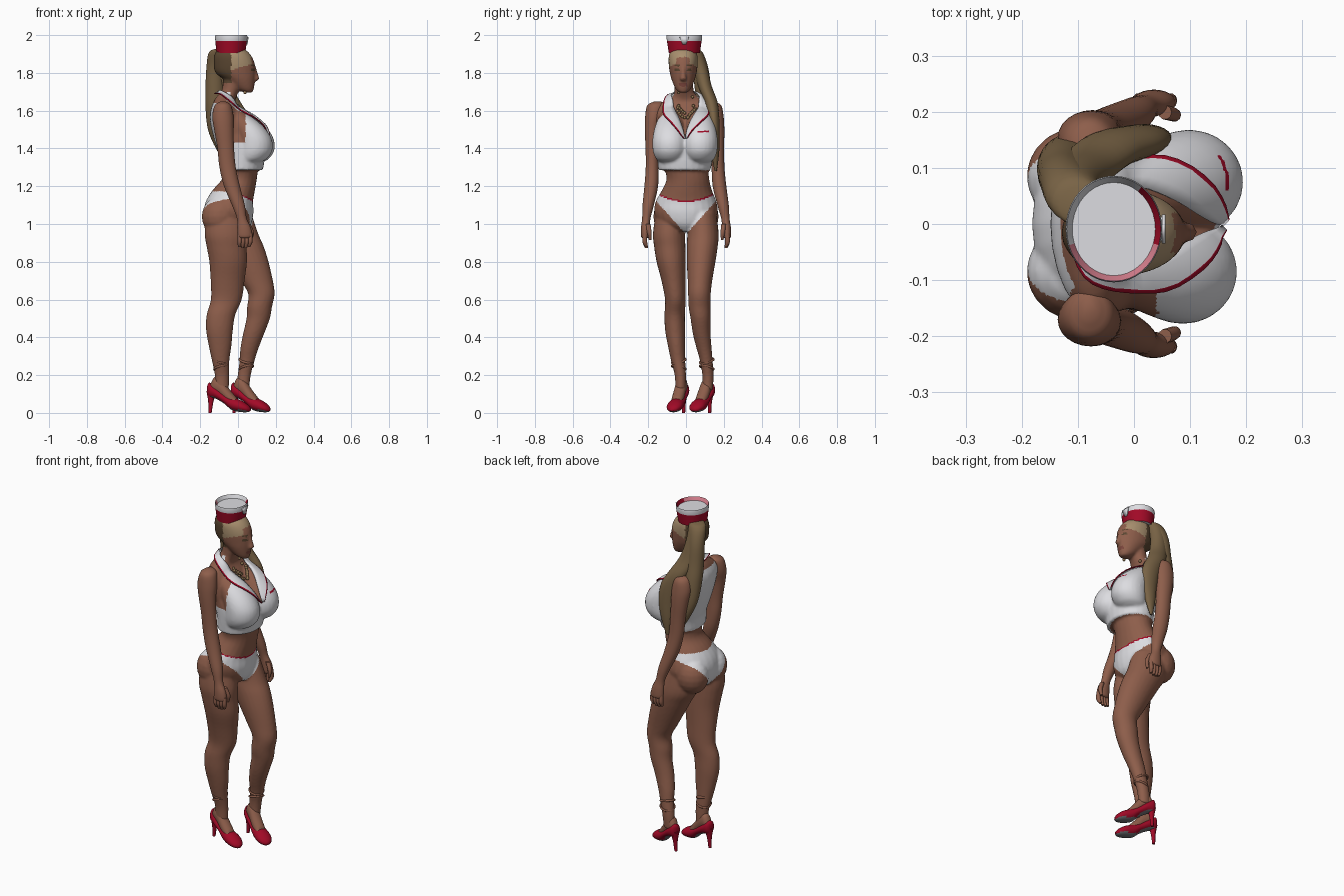
import bpy, bmesh, math
from mathutils import Vector as V


def mat(name, r, g, b):
    m = bpy.data.materials.new(name)
    m.diffuse_color = (r, g, b, 1)
    return m


SKIN = mat("skin", .27, .112, .07)
WHITE = mat("white_cloth", .72, .72, .75)
RED = mat("red", .36, .003, .02)
HAIR = mat("hair", .19, .125, .06)
DARK = mat("dark_hair", .10, .06, .03)
LIGHT = mat("light_hair", .40, .28, .16)
GOLD = mat("necklace_gold", .30, .19, .09)
SOLE = mat("grey_sole", .15, .15, .16)
LIP = mat("lip", .20, .06, .045)
PINK = mat("pink_lining", .70, .22, .28)


def make(name, bm, mats, rule=None):
    bmesh.ops.recalc_face_normals(bm, faces=bm.faces)
    me = bpy.data.meshes.new(name)
    bm.to_mesh(me)
    bm.free()
    ob = bpy.data.objects.new(name, me)
    bpy.context.collection.objects.link(ob)
    paint(ob, mats, rule)
    return ob


def paint(ob, mats, rule=None):
    ob.data.materials.clear()
    for m in mats:
        ob.data.materials.append(m)
    if rule:
        for p in ob.data.polygons:
            p.material_index = mats.index(rule(p.center, p.normal))


def spline(secs, sub=4):
    """Smooth in-between rows of a list of tuples."""
    s = [V(t) for t in secs]
    s = [s[0] * 2 - s[1]] + s + [s[-1] * 2 - s[-2]]
    out = []
    for i in range(1, len(s) - 2):
        a, b, c, d = s[i - 1:i + 3]
        for k in range(sub):
            t = k / sub
            out.append(b + (c - a) * (.5 * t) + (a * 2 - b * 5 + c * 4 - d) * (.5 * t * t)
                       + (b * 3 - a - c * 3 + d) * (.5 * t ** 3))
    return out + [s[-2]]


def level(t):  # horizontal ellipse: x, y, z, radius x, radius y
    return V(t[:3]), V((t[3], 0, 0)), V((0, t[4], 0))


def loft(bm, secs, frame=level, n=24, sub=4):
    rings = []
    for t in (spline(secs, sub) if sub > 1 else secs):
        c, a, b = frame(t)
        rings.append([bm.verts.new(c + a * math.cos(6.28319 * i / n) + b * math.sin(6.28319 * i / n))
                      for i in range(n)])
    for p, q in zip(rings, rings[1:]):
        for i in range(n):
            bm.faces.new((p[i], p[(i + 1) % n], q[(i + 1) % n], q[i]))
    bm.faces.new(rings[0])
    bm.faces.new(rings[-1])


def ball(bm, c, r, seg=20):
    vs = bmesh.ops.create_uvsphere(bm, u_segments=seg, v_segments=seg // 2, radius=1)["verts"]
    for v in vs:
        v.co = V(c) + V(a * b for a, b in zip(v.co, r))


# ---- body: overlapping lofts fused by a voxel remesh
bm = bmesh.new()
loft(bm, [(-.05, 0, .96, .09, .06), (-.05, 0, 1.0, .12, .14), (-.05, 0, 1.06, .132, .168),
          (-.045, 0, 1.12, .125, .16), (-.022, .005, 1.18, .112, .132), (.008, .01, 1.24, .092, .113),
          (.012, 0, 1.31, .095, .12), (.0, 0, 1.38, .105, .135), (-.02, 0, 1.46, .11, .15),
          (-.048, 0, 1.54, .1, .16), (-.066, 0, 1.6, .08, .165), (-.072, 0, 1.64, .06, .135),
          (-.066, -.003, 1.665, .054, .085), (-.05, -.008, 1.69, .049, .056), (-.036, -.011, 1.72, .047, .05),
          (-.03, -.012, 1.78, .047, .05)])
loft(bm, [(.02, -.008, 1.285, .112, .138), (.024, -.005, 1.35, .118, .148), (.015, 0, 1.42, .125, .156),
          (-.01, 0, 1.47, .11, .152)])
loft(bm, [(.056, -.015, 1.695, .02, .02), (.038, -.015, 1.715, .046, .04), (.012, -.015, 1.76, .078, .06),
          (-.013, -.015, 1.80, .106, .071), (-.02, -.015, 1.85, .109, .077), (-.03, -.015, 1.90, .094, .074),
          (-.035, -.015, 1.94, .055, .05)])
loft(bm, [(.08, -.015, 1.835, .014, .01), (.094, -.015, 1.79, .014, .013), (.1, -.015, 1.768, .013, .018),
          (.085, -.015, 1.755, .01, .012)], n=10)
for y, x in ((-.085, .0), (.075, .011)):                    # bust, sloping up to the chest
    loft(bm, [(.055 + x, y, 1.325, .06, .05), (.072 + x, y, 1.345, .08, .074), (.086 + x, y, 1.385, .094, .09),
              (.086 + x, y, 1.435, .096, .093), (.07 + x, y, 1.48, .093, .088), (.04 + x, y, 1.525, .085, .076),
              (.0 + x, y * .95, 1.57, .07, .062), (-.03, y * .9, 1.61, .04, .04)])
for s in (-1, 1):
    ball(bm, (-.098, .085 * s, 1.04), (.094, .088, .105))
loft(bm, [(-.07, -.085, 1.06, .1, .075), (-.065, -.09, .95, .112, .085), (-.06, -.086, .88, .106, .083),
          (-.052, -.079, .8, .1, .077), (-.055, -.066, .7, .09, .064), (-.062, -.056, .6, .082, .055),
          (-.09, -.06, .52, .076, .054), (-.098, -.058, .44, .071, .053), (-.095, -.051, .36, .061, .046),
          (-.092, -.042, .28, .047, .038), (-.085, -.03, .2, .038, .03), (-.085, -.028, .12, .036, .028)])
loft(bm, [(-.04, .085, 1.06, .11, .075), (-.01, .09, .95, .117, .083), (.025, .086, .88, .112, .082),
          (.06, .08, .8, .102, .076), (.1, .074, .7, .085, .065), (.124, .071, .63, .07, .06),
          (.114, .072, .56, .066, .058), (.107, .077, .5, .062, .053), (.083, .083, .42, .056, .047),
          (.06, .096, .34, .048, .04), (.049, .107, .28, .04, .034), (.033, .116, .2, .035, .03),
          (.025, .115, .12, .034, .028)])
body = make("body", bm, [SKIN])
md = body.modifiers.new("fuse", 'REMESH')
md.mode, md.voxel_size = 'VOXEL', .007
md = body.modifiers.new("soften", 'SMOOTH')
md.factor, md.iterations = .5, 6
fused = bpy.data.meshes.new_from_object(body.evaluated_get(bpy.context.evaluated_depsgraph_get()))
body.modifiers.clear()
body.data = fused


def body_rule(c, n):
    x, y, z = c
    w = abs(y)
    if z > 1.70:                                            # head
        f = abs(y + .015)
        if x < -.035 and z > 1.745:
            return DARK
        if z > 1.82 + .3 * (x + .02) + (.035 if x > .04 and f < .035 else 0):
            return LIGHT
        if x > .05 and .017 < f < .045 and (abs(z - 1.815) < .005 or abs(z - 1.838) < .004):
            return DARK
        if x > .06 and f < .022 and abs(z - 1.737) < .008:
            return LIP
    elif z > 1.285:                                         # cropped top
        if x > .1 and .06 < y < .12 and 1.486 < z < 1.494:
            return RED
        if x > -.04 and z > 1.45 and w < .008 + (z - 1.45) * .42:
            return SKIN
        if w > .115 and -.08 < x < .04 and z > 1.43:
            return SKIN
        if z > 1.5 and w > .17 - (z - 1.5) * .4:
            return SKIN
        return SKIN if x < -.06 and z > 1.64 else WHITE
    elif z > .9:                                            # briefs
        top = 1.125 + 1.7 * w * w - .33 * min(x, 0)
        low = .945 + w * 1.12 if x > -.03 else .95 + w * 1.22
        if low < z < top:
            return RED if z > top - .008 and x > -.04 else WHITE
    return SKIN


paint(body, [SKIN, WHITE, RED, DARK, LIGHT, LIP], body_rule)

# ---- arms with fingers
for s, name in ((-1, "right_arm"), (1, "left_arm")):
    bm = bmesh.new()

    def arm(t):  # the left arm sits closer at the shoulder, wider at the hand
        o = 0 if s < 0 else .002 - .02 * (t[2] - .9) / .7
        return level((t[0], s * t[1] + o, t[2], t[3], t[4]))
    loft(bm, [(-.08, .15, 1.648, .015, .02), (-.08, .16, 1.628, .043, .045), (-.08, .17, 1.57, .056, .046),
              (-.075, .179, 1.5, .051, .039), (-.065, .18, 1.4, .044, .034), (-.055, .179, 1.3, .043, .034),
              (-.032, .184, 1.2, .042, .036), (.002, .2, 1.1, .034, .03), (.02, .21, 1.03, .026, .022),
              (.032, .215, .98, .036, .023), (.036, .216, .935, .038, .022), (.036, .215, .925, .02, .014)], arm)
    for i in range(4):
        x = .008 + .019 * i
        loft(bm, [(x, .217, .95, .011, .012), (x, .218, .905, .0115, .013),
                  (x * .9, .209, .87 + .006 * abs(i - 1.5), .007, .009)], arm, 10)
    loft(bm, [(.055, .2, 1.0, .012, .013), (.072, .194, .955, .012, .012), (.068, .19, .915, .006, .007)], arm, 10)
    make(name, bm, [SKIN])

# ---- feet, pumps and ankle straps
for side, heel, toe, ank in (("right", (-.16, -.006), (.065, -.075), (-.09, -.038)),
                             ("left", (-.032, .134), (.168, .04), (.043, .11))):
    h, u = V((*heel, 0)), V((toe[0] - heel[0], toe[1] - heel[1], 0))
    across = V((-u.y, u.x, 0)).normalized()

    def sole(t):  # distance along foot, bottom, top, half width
        return h + u * t[0] + V((0, 0, (t[1] + t[2]) / 2)), across * t[3], V((0, 0, (t[2] - t[1]) / 2))
    bm = bmesh.new()
    loft(bm, [(.0, .10, .15, .014), (.05, .082, .16, .028), (.2, .074, .138, .035), (.4, .048, .104, .036),
              (.58, .014, .084, .04), (.8, .004, .064, .042), (.94, .004, .042, .029), (1, .01, .026, .01)], sole)
    k = h + u * .09
    loft(bm, [(k.x, k.y, .115, .027, .024), (k.x - .004, k.y, .06, .014, .012), (k.x - .008, k.y, 0, .008, .008)], n=12)
    make(side + "_pump", bm, [RED, SOLE],
         lambda c, n: SOLE if n.z < -.7 and c.z > .003 else RED)
    bm = bmesh.new()
    loft(bm, [(.06, .1, .15, .018), (.17, .1, .19, .027), (.32, .08, .18, .03), (.5, .045, .127, .032),
              (.68, .03, .079, .028)], sole)
    make(side + "_foot", bm, [SKIN])
    for i, (z, tilt) in enumerate(((.275, .25), (.24, -.25))):
        bpy.ops.mesh.primitive_torus_add(location=(*ank, z), rotation=(tilt, tilt, 0), major_radius=.037,
                                         minor_radius=.006, major_segments=28, minor_segments=8)
        ob = bpy.context.object
        ob.name = f"{side}_ankle_strap_{i}"
        paint(ob, [SKIN])

# ---- ponytail in two locks, parted by the left shoulder
bm = bmesh.new()
start = [(-.075, .02, 1.93, .03, .03), (-.105, .045, 1.91, .048, .042)]
loft(bm, start + [(-.122, .075, 1.83, .045, .042), (-.122, .09, 1.72, .05, .044), (-.12, .105, 1.62, .052, .046),
                  (-.105, .125, 1.5, .054, .038), (-.075, .14, 1.4, .042, .026), (-.05, .14, 1.31, .01, .008)])
loft(bm, start + [(-.105, .075, 1.83, .045, .038), (-.085, .1, 1.73, .052, .036), (-.045, .132, 1.65, .056, .034),
                  (.0, .146, 1.57, .056, .03), (.02, .152, 1.47, .048, .026), (.018, .155, 1.37, .032, .02),
                  (.012, .157, 1.28, .008, .006)])
make("ponytail", bm, [HAIR])


# ---- cap: flared red band, white lip, pink-edged sunken white crown
def cap_rule(c, n):
    out = (c - V((-.036, -.009, c.z))).dot(n)
    if abs(n.z) < .9 and out < 0:
        return PINK if c.y < -.03 else RED if c.x > .01 else WHITE
    return RED if 1.91 < c.z < 1.98 and out > .03 else WHITE


bm = bmesh.new()
loft(bm, [(-.038, -.009, 1.905, .076, .082), (-.036, -.009, 1.97, .084, .092), (-.036, -.009, 1.99, .086, .095),
          (-.036, -.009, 2.0, .084, .093), (-.036, -.009, 1.98, .074, .083)], n=40, sub=1)
make("cap", bm, [RED, WHITE, PINK], cap_rule)
bm = bmesh.new()
bm.faces.new([bm.verts.new((x, y - .009, z)) for x, y, z in
              ((.044, -.008, 1.95), (.044, .008, 1.95), (.05, .026, 1.99), (.05, -.026, 1.99))])
ob = make("cap_front_panel", bm, [WHITE])
ob.modifiers.new("thick", 'SOLIDIFY').thickness = .006

# ---- collar and lapels with red edging
inner = spline([(-.095, 0, 1.705), (-.07, .056, 1.695), (-.015, .066, 1.635), (.03, .06, 1.58),
                (.095, .035, 1.52), (.155, .003, 1.452)])
outer = spline([(-.125, 0, 1.69), (-.09, .095, 1.685), (-.02, .122, 1.63), (.05, .115, 1.57),
                (.125, .07, 1.51), (.165, .012, 1.455)])
bm = bmesh.new()
for s in (-1, 1):
    rows = []
    for a, b in zip(inner, outer):
        rows.append([bm.verts.new((p.x, p.y * s, p.z)) for p in
                     (a.lerp(b, f) for f in (0, .3, .6, .87, 1))])
    for p, q in zip(rows, rows[1:]):
        for i in range(4):
            bm.faces.new((p[i], p[i + 1], q[i + 1], q[i]))
collar = make("collar", bm, [WHITE, RED])
for i, p in enumerate(collar.data.polygons):
    p.material_index = int(i % 4 == 3)
md = collar.modifiers.new("lift", 'SHRINKWRAP')
md.target, md.wrap_mode, md.offset = body, 'OUTSIDE', .008
md = collar.modifiers.new("thick", 'SOLIDIFY')
md.thickness, md.offset = .006, 0

# ---- bead necklace laid on the chest
bm = bmesh.new()
for row, drop in ((.052, 1.605), (.045, 1.57)):
    for i in range(13):
        t = i / 6 - 1
        ok, p, n, f = body.closest_point_on_mesh((.06 - .03 * abs(t), row * t, drop + .065 * t * t))
        ball(bm, p + n * .005, (.0085,) * 3, 10)
make("necklace", bm, [GOLD])

for ob in bpy.data.objects:
    ob.select_set(ob.type == 'MESH')
bpy.context.view_layer.objects.active = body
bpy.ops.object.shade_smooth_by_angle(angle=math.radians(45))
